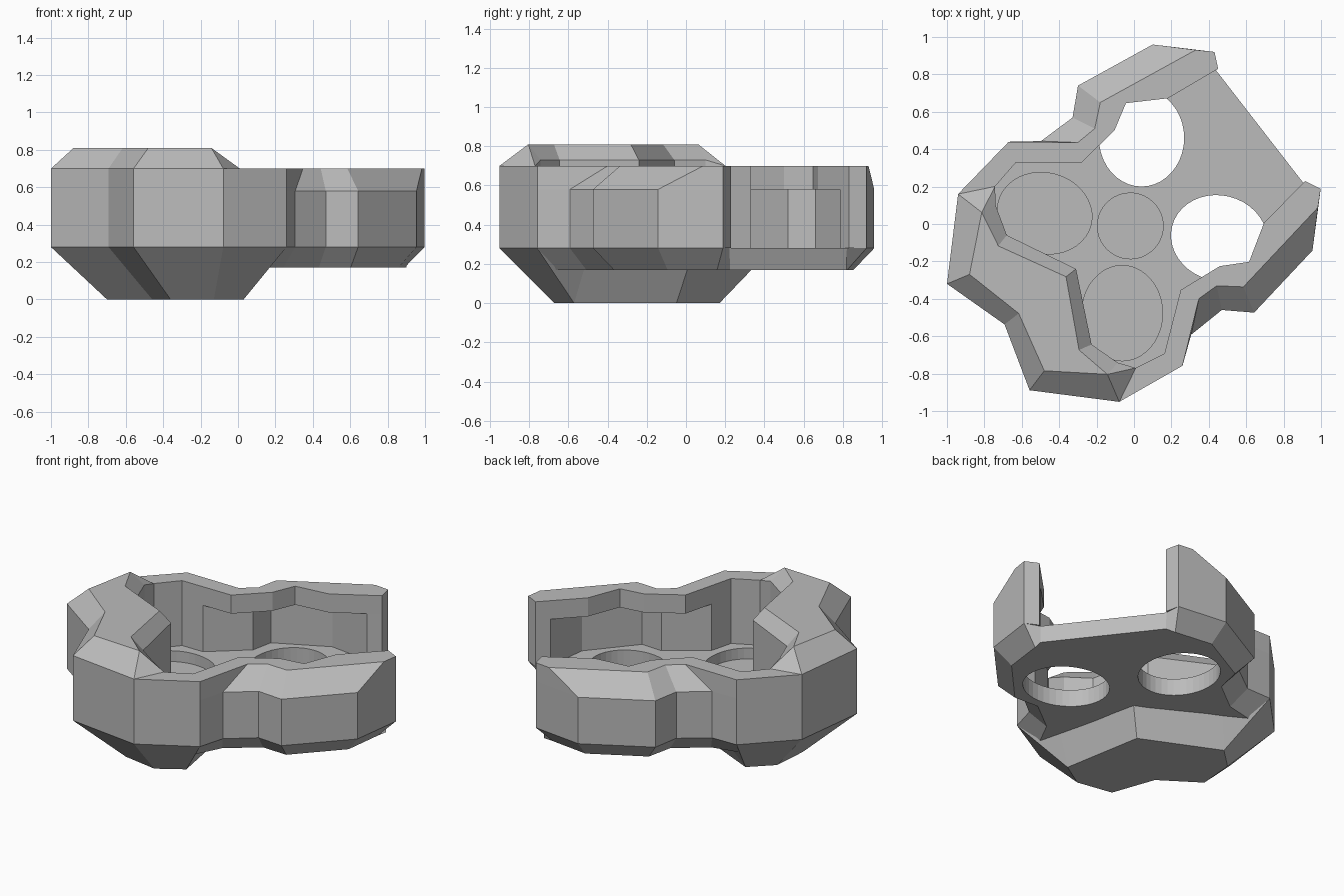
import bpy, bmesh, math

if "Cube" in bpy.data.objects:
    bpy.data.objects.remove(bpy.data.objects["Cube"])

AXIS = math.radians(37.8)   # the model is symmetric about this diagonal

grey = bpy.data.materials.new("mid_grey")
grey.diffuse_color = (0.5, 0.5, 0.5, 1)
grey.use_nodes = True
grey.node_tree.nodes["Principled BSDF"].inputs["Base Color"].default_value = grey.diffuse_color


def at(points, z):
    """Lift 2D points to height z."""
    return [(p[0], p[1], z) for p in points]


def loft(low, high):
    """Side faces between two rings, leaving the symmetry plane open."""
    n = len(low)
    sides = []
    for i in range(n):
        j = (i + 1) % n
        if low[i][1] == 0 and low[j][1] == 0:
            continue
        sides.append([low[i], low[j], high[j], high[i]])
    return sides


def build(name, faces):
    """Make half the part from faces, mirror it and turn it onto the diagonal."""
    bm = bmesh.new()
    for f in faces:
        bm.faces.new([bm.verts.new(p) for p in f])
    bmesh.ops.remove_doubles(bm, verts=bm.verts, dist=1e-4)
    bmesh.ops.mirror(bm, geom=bm.verts[:] + bm.edges[:] + bm.faces[:],
                     axis='Y', merge_dist=1e-4)
    bmesh.ops.remove_doubles(bm, verts=bm.verts, dist=1e-4)
    bmesh.ops.recalc_face_normals(bm, faces=bm.faces)
    me = bpy.data.meshes.new(name)
    bm.to_mesh(me)
    bm.free()
    me.materials.append(grey)
    ob = bpy.data.objects.new(name, me)
    ob.rotation_euler.z = AXIS
    bpy.context.collection.objects.link(ob)
    return ob


def cut_oval(targets, u, v, ru, rv, turn, z0):
    """Cut an upright oval pocket or hole from height z0 upwards."""
    c, s = math.cos(AXIS), math.sin(AXIS)
    bpy.ops.mesh.primitive_cylinder_add(
        vertices=40, radius=1, depth=1,
        location=(u * c - v * s, u * s + v * c, (z0 + 0.5) / 2))
    tool = bpy.context.object
    tool.scale = (ru, rv, 0.5 - z0)
    tool.rotation_euler.z = AXIS + turn
    tool.hide_render = True
    tool.data.materials.append(grey)
    for ob in targets:
        mod = ob.modifiers.new("cut", 'BOOLEAN')
        mod.operation = 'DIFFERENCE'
        mod.solver = 'EXACT'
        mod.object = tool
        bpy.context.view_layer.objects.active = ob
        bpy.ops.object.modifier_apply(modifier=mod.name)
    bpy.data.objects.remove(tool)


# Plan outline (u along the diagonal, v to its side)
C, B, A, D = (-.876, 0), (-.986, .36), (-.645, .703), (-.26, .758)
E, F, G, H = (-.121, .655), (.089, .651), (.217, .768), (.667, .697)
I, J = (.904, .463), (.864, .38)
inner_front = [(-.464, .614), (-.523, .533), (-.574, .37), (-.392, 0)]
P0, L0 = (-.019, .432), (-.296, .647)
arm_pocket = [(.775, .392), (.582, .587), (.225, .66), (.117, .567), (-.177, .555)]
arm_lip = [(.555, .42), (.362, .537), (.224, .459), P0]
arm_top = [(.03, .528), (.147, .532), (.256, .624), (.831, .533)]

# Sloped front hull
hull_low = at([(-.08, 0), (-.58, 0), (-.671, .277), (-.513, .45), (-.326, .469)], 0)
bc, c0, b0, a1, a2 = hull_low
K3, C3, B3, A3, D3 = at([(.07, 0), C, B, A, D], .28)
hull = build("front_hull", [
    hull_low, [K3, D3, A3, B3, C3], [c0, C3, B3, b0], [b0, B3, A3, a1],
    [a1, A3, D3, a2], [a2, D3, K3, bc]])

# Floor slab between the arms, chamfered underneath
slab_high = at([(.07, 0), D, E, F, G, H, I, (.85, .378), (.85, 0)], .28)
slab_low = at([(-.05, 0), (-.30, .635), (-.12, .55), (.12, .55), (.25, .66),
               (.62, .60), (.80, .42), (.85, .376), (.85, 0)], .17)
slab = build("floor_slab", [slab_high, slab_low] + loft(slab_low, slab_high))

# Three shallow pockets and two through holes
tilt = math.radians(52.2)
for side in (1, -1):
    cut_oval([hull, slab], -.342, side * .338, .255, .216, -side * tilt, .21)
    cut_oval([slab], .314, side * .339, .26, .228, side * tilt, .05)
cut_oval([hull, slab], -.022, .004, .176, .176, 0, .22)

# Lower wall with pockets inside the arms
lower = [C, B, A, D, E, F, G, H, I, J] + arm_pocket + [L0] + inner_front
build("lower_wall", [at(lower, .28)] + loft(at(lower, .28), at(lower, .58)))

# Upper wall: chamfered arms with an inner lip, and the raised front hood
low = at([C, B, A, D, E, F, G, H, I, J] + arm_lip + [L0] + inner_front, .58)
q0, q1, q2, q3 = at(inner_front[:1], .70) + at(inner_front[1:], .73)
high = at([C, B, A, D] + arm_top + [I, J] + arm_lip + [L0], .70) + [q0, q1, q2, q3]
rim_top = high[2:16]
C7, B7, A7 = high[:3]
oC, oB, o1, t2, t3 = at([(-.78, 0), (-.86, .326), (-.605, .548),
                         (-.645, .352), (-.46, 0)], .81)
build("upper_wall_and_hood", [
    low, rim_top, [C7, B7, oB, oC], [B7, A7, o1, oB], [A7, q0, o1], [o1, q0, q1],
    [oC, oB, o1, t2, t3], [o1, q1, q2, t2], [t2, q2, q3, t3]] + loft(low, high))
